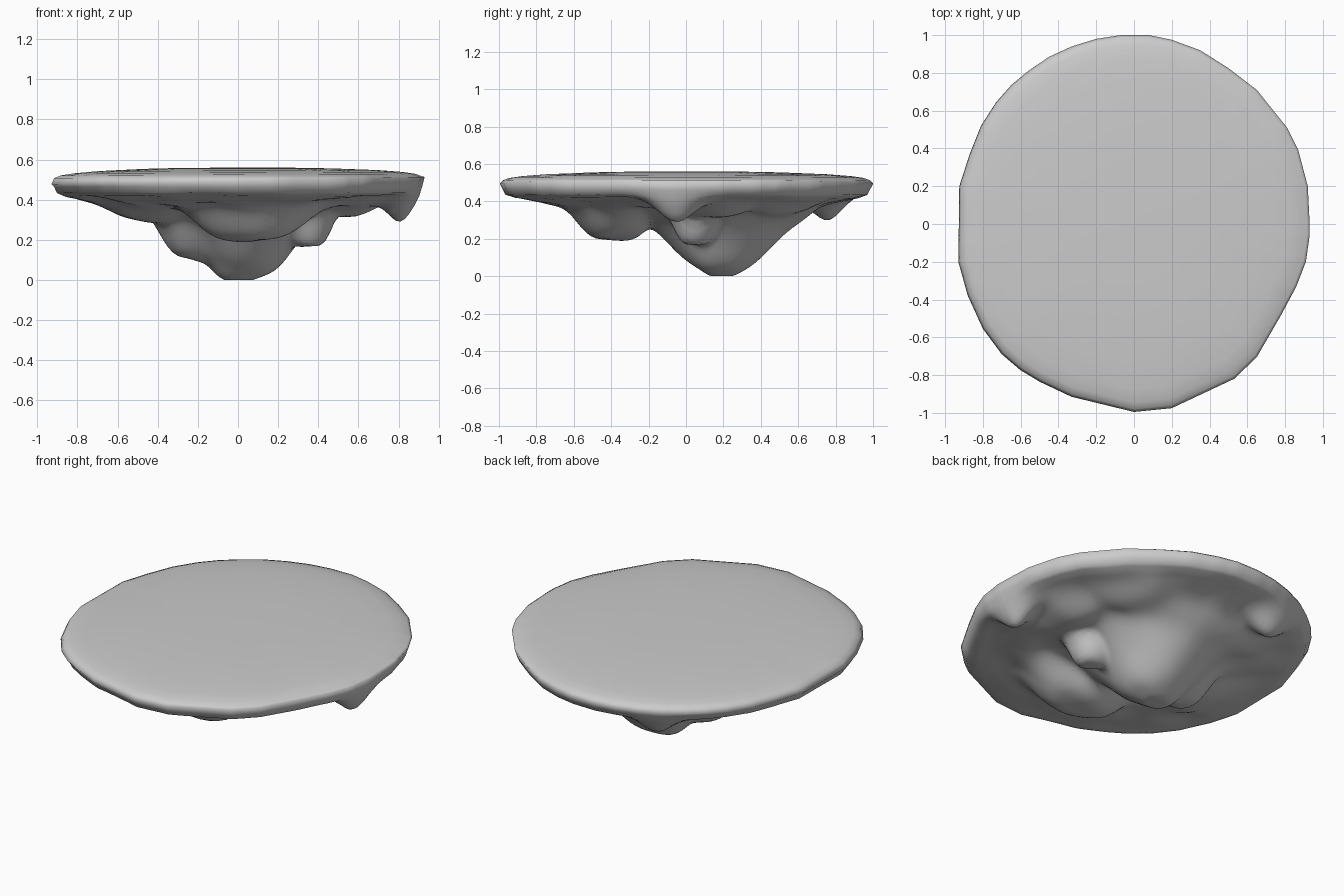
import bpy, bmesh, math
from mathutils import Vector, noise

if "Cube" in bpy.data.objects:
    bpy.data.objects.remove(bpy.data.objects["Cube"])

# Plateau outline, anticlockwise from +x
OUTLINE = [(.93, 0), (.92, .2), (.87, .39), (.81, .51), (.65, .71), (.5, .825), (.35, .92),
           (.2, .975), (.08, 1), (-.07, 1), (-.2, .98), (-.33, .94), (-.45, .885), (-.56, .81),
           (-.65, .735), (-.73, .645), (-.81, .52), (-.87, .37), (-.925, .2), (-.93, -.2),
           (-.88, -.38), (-.8, -.555), (-.7, -.69), (-.6, -.775), (-.5, -.835), (-.33, -.915),
           (0, -.995), (.2, -.975), (.53, -.82), (.65, -.705), (.78, -.48), (.86, -.33),
           (.91, -.2), (.93, -.06)]

# Hanging rock lumps: x, y, x size, y size, depth, squareness
LUMPS = [(.03, .2, .31, .34, .34, 2.4),       # main root
         (.13, .19, .17, .2, .24, 3),         # right shoulder of root
         (-.25, .12, .16, .2, .23, 3),        # left shoulder of root
         (-.03, .18, .15, .15, .23, 3),       # root tip
         (.07, -.39, .30, .21, .155, 4),      # front lump
         (.36, .05, .12, .13, .19, 4),        # right knob
         (.81, -.05, .08, .13, .115, 2),      # spike under the right rim
         (-.32, .76, .14, .10, .10, 2),       # small back spike
         (-.05, .52, .38, .17, .09, 3),       # back ledge
         (.38, .5, .24, .18, .05, 3),         # back right ledge
         (-.47, -.08, .2, .2, .07, 3),        # left ledge
         (.53, .15, .17, .2, .05, 3)]         # right ledge

BASE = [(0, .34), (.5, .36), (.65, .375), (.8, .40), (.92, .418), (.97, .435), (1, .495)]


def interp(table, t):
    for (a, va), (b, vb) in zip(table, table[1:]):
        if t <= b:
            return va + (vb - va) * (t - a) / (b - a)
    return table[-1][1]


def under_height(x, y, s):
    total = 0
    for cx, cy, sx, sy, depth, power in LUMPS:
        q = math.hypot((x - cx) / sx, (y - cy) / sy)
        total += (depth * math.exp(-q ** power)) ** 4
    rough = .02 * noise.noise(Vector((x * 5, y * 5, 3.7))) * min(1, (1 - s) * 6)
    fade = min(1, (1 - s) * 20)
    z = interp(BASE, s) - total ** .25 * fade + rough
    return max(z, .002 * s)


# Subdivide the straight sides of the outline
rim = []
SUB = 4
for i, p in enumerate(OUTLINE):
    a, b = Vector(p), Vector(OUTLINE[(i + 1) % len(OUTLINE)])
    rim += [a.lerp(b, k / SUB) for k in range(SUB)]
n = len(rim)

bm = bmesh.new()


def ring(s, height):
    return [bm.verts.new((p.x * s, p.y * s, height(p.x * s, p.y * s, s))) for p in rim]


# Gently domed top, rounded rim, then rocky underside
rings = [ring(s, lambda x, y, t, z=z: z + .005 * x * t)
         for s, z in [(.3, .559), (.5, .555), (.75, .545), (.88, .535), (.95, .525), (.985, .512)]]
rings.append(ring(1, lambda x, y, s: .495 + .02 * x))
for s in [.985, .97, .95] + [.92 - .025 * k for k in range(36)]:
    rings.append(ring(s, under_height))

for r0, r1 in zip(rings, rings[1:]):
    for i in range(n):
        j = (i + 1) % n
        bm.faces.new((r0[i], r1[i], r1[j], r0[j]))
top = bm.verts.new((0, 0, .56))
bottom = bm.verts.new((0, 0, under_height(0, 0, 0)))
for i in range(n):
    j = (i + 1) % n
    bm.faces.new((top, rings[0][i], rings[0][j]))
    bm.faces.new((bottom, rings[-1][j], rings[-1][i]))
bmesh.ops.recalc_face_normals(bm, faces=bm.faces)
for f in bm.faces:
    f.smooth = True

mesh = bpy.data.meshes.new("floating_rock_island")
bm.to_mesh(mesh)
bm.free()
bpy.context.collection.objects.link(bpy.data.objects.new("floating_rock_island", mesh))
